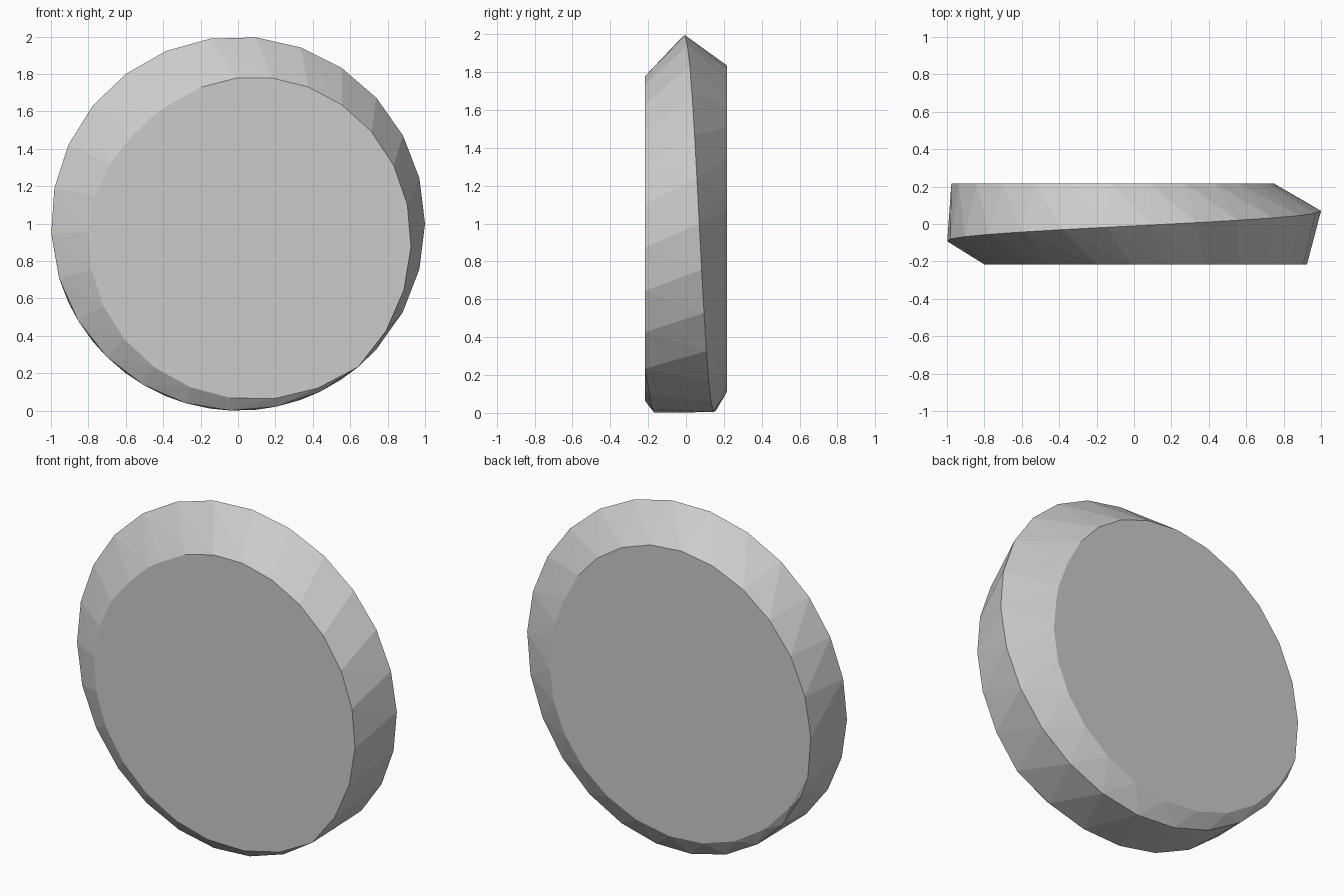
import bpy, bmesh
from math import sin, cos, radians

if "Cube" in bpy.data.objects:
    bpy.data.objects.remove(bpy.data.objects["Cube"])

HALF = 0.217      # half thickness
PITCH = 0.32      # rise of the rim ridge per turn
STEP = 14.09      # degrees between rim points
SLOPE = 0.00158   # radius lost per degree away from the ridge on the flat faces


def point(angle, radius, y):
    # angle is clockwise from the top, seen from the front
    a = radians(angle)
    return (radius * sin(a), y, 1 + radius * cos(a))


def cap(peak, y):
    # eccentric face outline, widest where the ridge runs out into it
    pts = []
    for i in range(-12, 14):
        off = i * STEP
        r = max(0.735, 1 - SLOPE * abs(off))
        pts.append(point(peak + off, r, y))
    return pts


# Helical ridge around the rim, a little more than one turn
ridge = []
for k in range(-15, 19):
    ang = -8.6 + k * STEP
    ridge.append(point(ang, 1, -0.01 + PITCH * ang / 360))

# Solid disc: tight skin around the ridge and the two faces
bm = bmesh.new()
for p in ridge + cap(140, -HALF) + cap(253, HALF):
    bm.verts.new(p)
res = bmesh.ops.convex_hull(bm, input=bm.verts[:])
loose = [v for v in bm.verts if not v.link_faces]
bmesh.ops.delete(bm, geom=loose, context='VERTS')
bmesh.ops.dissolve_limit(bm, angle_limit=radians(0.5),
                         verts=bm.verts[:], edges=bm.edges[:])
bmesh.ops.recalc_face_normals(bm, faces=bm.faces[:])

mesh = bpy.data.meshes.new("faceted_disc")
bm.to_mesh(mesh)
bm.free()
bpy.context.collection.objects.link(bpy.data.objects.new("faceted_disc", mesh))
